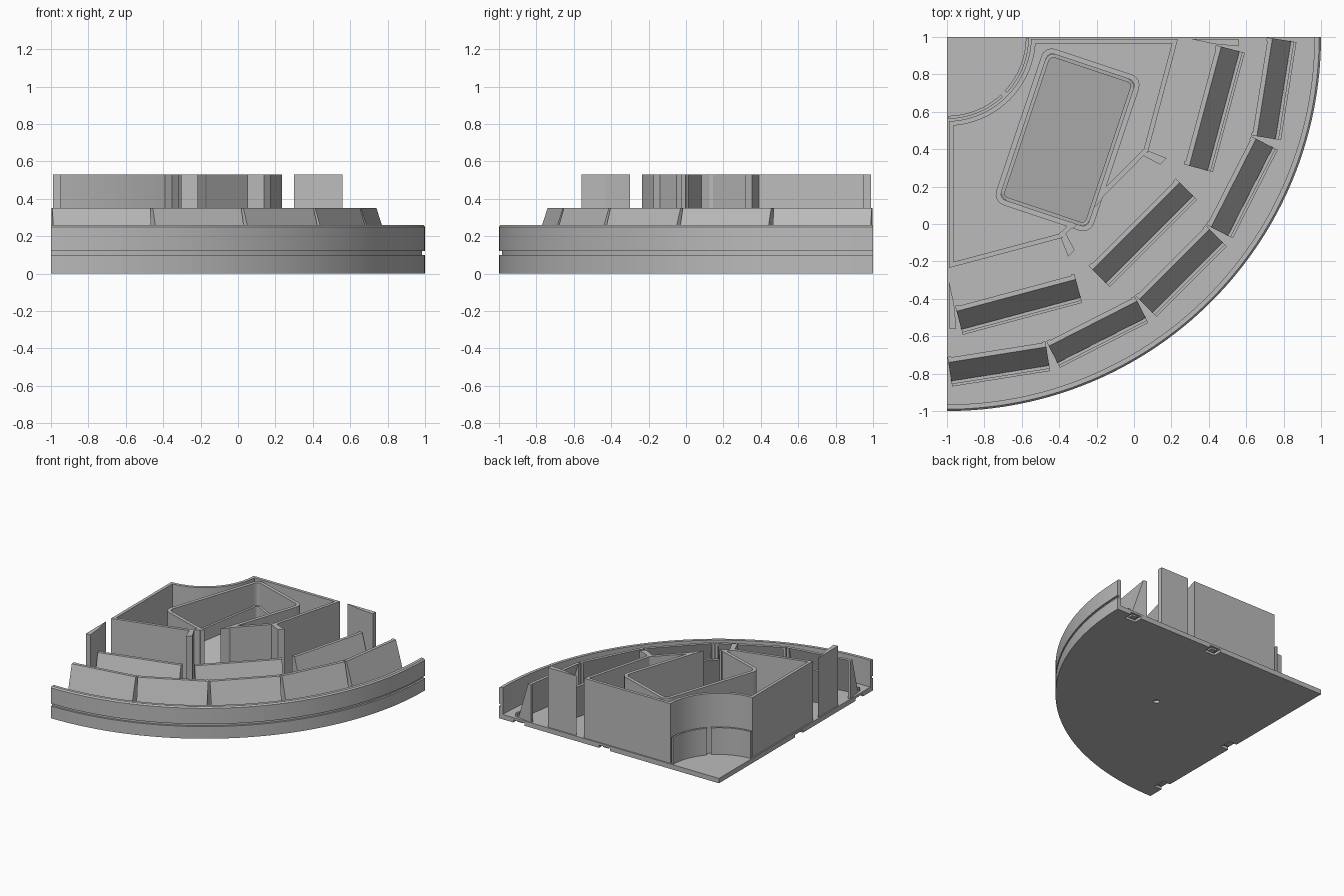
import bpy, bmesh, math
from mathutils import Vector, Matrix

cube = bpy.data.objects.get("Cube")
if cube:
    bpy.data.objects.remove(cube)

grey = bpy.data.materials.new("plain_grey")
grey.use_nodes = True
grey.diffuse_color = (0.5, 0.5, 0.5, 1)
grey.node_tree.nodes["Principled BSDF"].inputs["Base Color"].default_value = (0.5, 0.5, 0.5, 1)

HUB = Vector((-1, 1, 0))      # centre of the quarter circle
FLOOR, TOP = 0.04, 0.53


def finish(name, bm, smooth=False):
    bmesh.ops.remove_doubles(bm, verts=bm.verts, dist=1e-5)
    bmesh.ops.recalc_face_normals(bm, faces=bm.faces)
    me = bpy.data.meshes.new(name)
    bm.to_mesh(me)
    bm.free()
    me.materials.append(grey)
    ob = bpy.data.objects.new(name, me)
    bpy.context.collection.objects.link(ob)
    if smooth:
        bpy.ops.object.select_all(action='DESELECT')
        ob.select_set(True)
        bpy.context.view_layer.objects.active = ob
        bpy.ops.object.shade_smooth_by_angle(angle=math.radians(30))
    return ob


def loft(name, sections, closed=False, smooth=False):
    """Skin a row of matching cross-sections, capping the ends when open."""
    bm = bmesh.new()
    rows = [[bm.verts.new(p) for p in s] for s in sections]
    n = len(rows[0])
    for i in range(len(rows) if closed else len(rows) - 1):
        a, b = rows[i], rows[(i + 1) % len(rows)]
        for j in range(n):
            k = (j + 1) % n
            bm.faces.new((a[j], a[k], b[k], b[j]))
    if not closed:
        bm.faces.new(rows[0])
        bm.faces.new(rows[-1])
    return finish(name, bm, smooth)


def prism(name, pts, z0=FLOOR, z1=TOP):
    top = z1 if callable(z1) else lambda x, y: z1
    return loft(name, [[(x, y, z0) for x, y in pts], [(x, y, top(x, y)) for x, y in pts]])


def wall(name, pts, t, z1=TOP, closed=False, smooth=False):
    """Upright wall along a path, thickened to the right of travel."""
    top = z1 if callable(z1) else lambda x, y: z1
    pts = [Vector(p) for p in pts]
    n, sections = len(pts), []
    for i, p in enumerate(pts):
        before = pts[i - 1] if closed or i else None
        after = pts[(i + 1) % n] if closed or i < n - 1 else None
        d1 = (p - before).normalized() if before else (after - p).normalized()
        d2 = (after - p).normalized() if after else d1
        n1, n2 = Vector((d1.y, -d1.x)), Vector((d2.y, -d2.x))
        m = (n1 + n2).normalized()
        q = p + m * (t / m.dot(n1))
        z_p, z_q = top(p.x, p.y), top(p.x, p.y)
        sections.append([(p.x, p.y, FLOOR), (q.x, q.y, FLOOR), (q.x, q.y, z_q), (p.x, p.y, z_p)])
    return loft(name, sections, closed, smooth)


def around(r, deg):
    a = math.radians(deg)
    return (HUB.x + r * math.cos(a), HUB.y + r * math.sin(a))


def sweep(name, profile, a0, a1, steps):
    secs = []
    for i in range(steps + 1):
        a = a0 + (a1 - a0) * i / steps
        secs.append([(*around(r, a), z) for r, z in profile])
    return loft(name, secs, smooth=True)


def bar(name, profile, t0, t1, deg):
    """Radial profile extruded along the tangent at an angle about the hub."""
    turn = Matrix.Translation(HUB) @ Matrix.Rotation(math.radians(deg), 4, 'Z')
    return loft(name, [[turn @ Vector((r, t, z)) for r, z in profile] for t in (t0, t1)])


def cut(target, cutter):
    cutter.hide_render = True
    cutter.hide_viewport = True
    mod = target.modifiers.new("cut", 'BOOLEAN')
    mod.operation, mod.object, mod.solver = 'DIFFERENCE', cutter, 'EXACT'
    bpy.context.view_layer.objects.active = target
    bpy.ops.object.modifier_apply(modifier=mod.name)
    bpy.data.objects.remove(cutter)


def flip(pts):
    """Mirror across the diagonal of the quarter circle."""
    return [(-y, -x) for x, y in pts]


def rectangle(x0, x1, y0, y1):
    return [(x0, y0), (x1, y0), (x1, y1), (x0, y1)]


# Base plate with grooved outer rim
base = sweep("base_and_rim", [
    (0, 0), (2, 0), (2, .1), (1.985, .1), (1.985, .12), (2, .12), (2, .25),
    (1.99, .26), (1.965, .26), (1.965, FLOOR), (0, FLOOR)], -90, 0, 64)

# Clip recesses under the straight edges, and a blind centre hole
for d in (1.04, 1.82):
    notch = rectangle(d - 1.05, d - .95, .93, 1.05)
    tongue = rectangle(d - 1.025, d - .975, .945, .985)
    for pts, tab in ((notch, tongue), (flip(notch), flip(tongue))):
        cut(base, prism("notch_cutter", pts, -.05, .022))
        prism("edge_clip", tab, .008, .03)
hole = [(-.12 + .025 * math.cos(k * math.pi / 8), .12 + .025 * math.sin(k * math.pi / 8)) for k in range(16)]
cut(base, prism("hole_cutter", hole, -.05, .022))

# Tall enclosure, open where the tray corner pokes through
arc = [around(.45, -88.7 + 87.4 * i / 20) for i in range(21)]
side = [(.235, .99), (.075, .388)]
wall("enclosure_wall", [(-.315, -.005)] + flip(side)[::-1] + arc + side + [(-.175, .137)], .025, smooth=True)

# Low curved wall around the hub, split in the middle
for a0, a1 in ((-89, -47), (-43, -1)):
    sweep("hub_wall", [(.422, FLOOR), (.438, FLOOR), (.438, .26), (.422, .26)], a0, a1, 12)

# Corner fins and free-standing edge posts, mirrored on the diagonal
fin = [(.05, .365), (.078, .39), (.175, .352), (.14, .317)]
post = [(.30, .99), (.56, .99), (.56, .95), (.43, .962)]
for label, pts in (("corner_fin", fin), ("edge_post", post)):
    prism(label, pts)
    prism(label, flip(pts))


# Tray with a floor sloping towards the outer corner
def slope(x, y):
    return .03 + .16 * (y - x)


def tray_outline(w, h, r):
    tilt = Matrix.Rotation(math.radians(-18.5), 2)
    pts = []
    for sx, sy, start in ((1, 1, 90), (1, -1, 0), (-1, -1, -90), (-1, 1, 180)):
        for k in range(5):
            a = math.radians(start - 22.5 * k)
            p = Vector((sx * (w / 2 - r) + r * math.cos(a), sy * (h / 2 - r) + r * math.sin(a)))
            p = tilt @ p + Vector((-.355, .45))
            pts.append((p.x, p.y))
    return pts


tray = wall("tray_wall", tray_outline(.55, .88, .06), .028, closed=True)
cut(tray, prism("corner_cutter", [(-.8, -.5), (.5, -.5), (.5, .8)], .2, 1))
wall("tray_ledge", tray_outline(.494, .824, .04), .018, lambda x, y: slope(x, y) + .1, closed=True)
prism("tray_floor", tray_outline(.48, .81, .03), .03, slope)


# Leaning display panels with end gussets and a retaining lip
def panel(foot, half, deg):
    head = foot - .1
    bar("panel_face", [(foot, FLOOR), (head, .35), (head - .025, .35), (foot - .025, FLOOR)], -half, half, deg)
    gusset = [(foot - .02, FLOOR), (head - .02, .35), (head - .03, .35), (head - .03, FLOOR)]
    for t in (-half, half - .02):
        bar("panel_gusset", gusset, t, t + .02, deg)
    lip = [(foot, FLOOR), (foot + .03, FLOOR), (foot + .03, .07), (foot + .015, .07), (foot + .015, .05), (foot, .05)]
    bar("panel_lip", lip, -half, half, deg)


for i in range(5):
    panel(1.82, .265, -9 - 18 * i)
for i in range(3):
    panel(1.53, .33, -15 - 30 * i)
